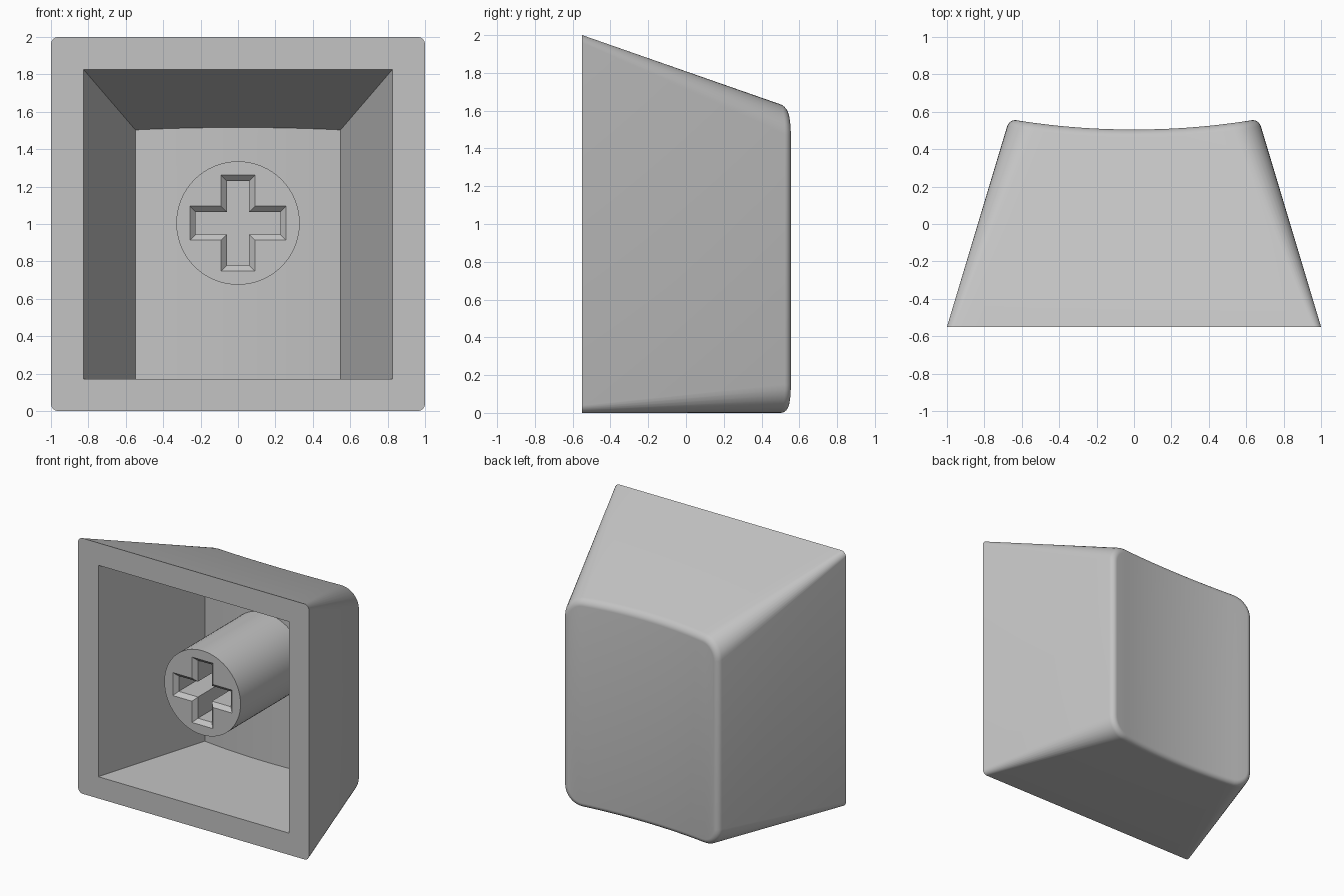
import bpy, bmesh, math

if "Cube" in bpy.data.objects:
    bpy.data.objects.remove(bpy.data.objects["Cube"])

FRONT = -0.55      # open rim plane
FILLET = 0.04      # rounding around the dished face
WALL = 0.17
SPAN = 16          # columns across the dish
ARC = 8            # segments per rounded corner

grey = bpy.data.materials.new("light grey")
grey.diffuse_color = (0.55, 0.55, 0.55, 1)
grey.use_nodes = True
grey.node_tree.nodes["Principled BSDF"].inputs["Base Color"].default_value = grey.diffuse_color


def finish(bm, name):
    bmesh.ops.recalc_face_normals(bm, faces=bm.faces)
    me = bpy.data.meshes.new(name)
    bm.to_mesh(me)
    bm.free()
    me.materials.append(grey)
    ob = bpy.data.objects.new(name, me)
    bpy.context.collection.objects.link(ob)
    bpy.ops.object.select_all(action='DESELECT')
    ob.select_set(True)
    bpy.context.view_layer.objects.active = ob
    bpy.ops.object.shade_smooth_by_angle(angle=math.radians(30))
    return ob


def dish(x):
    return 0.505 + 0.05 * (x / 0.64) ** 2


def outline(y, half, top, bottom, r, inset=0.0):
    """Tapered rounded rectangle at depth y: upper half, then lower half reversed."""
    d = y - FRONT
    hx, zt, zb = half - 0.3 * d - inset, top - 0.349 * d - inset, bottom + inset
    r = max(r - inset, 0)
    arc = [(hx - r + r * math.cos(a), r * math.sin(a) - r)
           for a in (i * math.pi / 2 / ARC for i in range(ARC + 1))]
    mid = [((hx - r) * (1 - 2 * i / SPAN), 0) for i in range(1, SPAN)]
    half_pts = arc + mid + [(-x, z) for x, z in reversed(arc)]
    return [(x, zt + z) for x, z in half_pts] + [(x, zb - z) for x, z in reversed(half_pts)]


def bridge(bm, a, b):
    n = len(a)
    for i in range(n):
        j = (i + 1) % n
        bm.faces.new((a[i], a[j], b[j], b[i]))


def cap(bm, ring):
    """Close a ring with vertical strips so it follows the dish."""
    n = len(ring)
    for i in range(n // 2 - 1):
        bm.faces.new((ring[i], ring[i + 1], ring[n - 2 - i], ring[n - 1 - i]))


def flat_ring(bm, *args):
    return [bm.verts.new((x, FRONT, z)) for x, z in outline(FRONT, *args)]


def dished_ring(bm, sink, *args):
    """Ring whose depth follows the dish, lowered by sink, keeping the wall taper."""
    vs = []
    for i, (x, _) in enumerate(outline(0.52 - sink, *args)):
        y = dish(x) - sink
        px, pz = outline(y, *args)[i]
        vs.append(bm.verts.new((px, y, pz)))
    return vs


# Hollow cap body: outer walls, rounded dished face, rim and cavity
bm = bmesh.new()
rim = flat_ring(bm, 1.0, 2.0, 0.0, 0.04)
prev = rim
for k in range(7):
    a = k / 6 * math.pi / 2
    ring = dished_ring(bm, FILLET * (1 - math.sin(a)), 1.0, 2.0, 0.0, 0.15,
                       FILLET * (1 - math.cos(a)))
    bridge(bm, prev, ring)
    prev = ring
cap(bm, prev)
mouth = flat_ring(bm, 0.825, 1.825, 0.17, 0.0)
floor = dished_ring(bm, WALL, 0.825, 1.825, 0.17, 0.0)
bridge(bm, rim, mouth)
bridge(bm, mouth, floor)
cap(bm, floor)
bmesh.ops.remove_doubles(bm, verts=bm.verts, dist=1e-5)
bmesh.ops.dissolve_degenerate(bm, edges=bm.edges, dist=1e-5)
finish(bm, "cap_shell")

# Round stem with a chamfered cross-shaped socket
CZ, R, S0, S1 = 1.005, 0.33, -0.44, 0.4


def circle(bm, y, n=64):
    return [bm.verts.new((R * math.cos(t), y, CZ + R * math.sin(t)))
            for t in (2 * math.pi * i / n for i in range(n))]


def cross(bm, y, inset):
    w, l = 0.09 - inset, 0.256 - inset
    pts, quarter = [], [(l, -w), (l, w), (w, w)]
    for _ in range(4):
        pts += quarter
        quarter = [(-z, x) for x, z in quarter]
    return [bm.verts.new((x, y, CZ + z)) for x, z in pts]


def loop_edges(bm, vs):
    return [bm.edges.get((vs[i - 1], vs[i])) for i in range(len(vs))]


bm = bmesh.new()
face_ring, back_ring = circle(bm, S0), circle(bm, S1)
bridge(bm, face_ring, back_ring)
bm.faces.new(back_ring)
socket = [cross(bm, S0, 0.0), cross(bm, S0 + 0.03, 0.03), cross(bm, 0.0, 0.03)]
bridge(bm, socket[0], socket[1])
bridge(bm, socket[1], socket[2])
bm.faces.new(socket[2])
bmesh.ops.triangle_fill(bm, use_beauty=True, normal=(0, -1, 0),
                        edges=loop_edges(bm, face_ring) + loop_edges(bm, socket[0]))
finish(bm, "stem")
